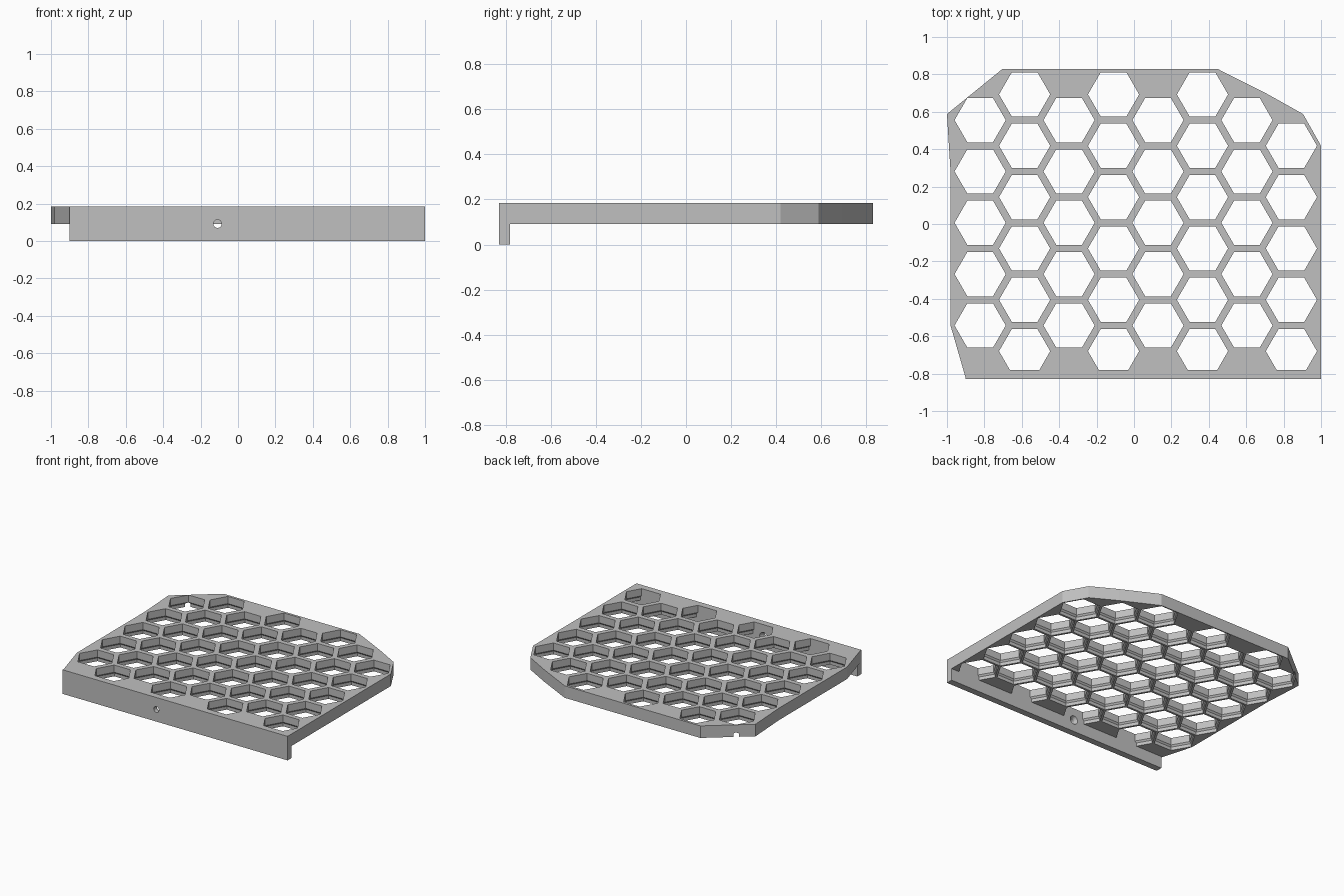
import bpy, bmesh, math
from mathutils import Matrix, Vector

if "Cube" in bpy.data.objects:
    bpy.data.objects.remove(bpy.data.objects["Cube"], do_unlink=True)

PITCH = 0.2745                      # distance between neighbouring cells
R = PITCH / math.sqrt(3)            # cell corner radius
STEP = R * 1.5                      # column spacing
X0 = 1 - R - 7 * STEP
TOP, LOW = 0.184, 0.092             # plate top and underside
EDGE = 0.83                         # front and back limits
C30 = math.cos(math.pi / 6)

grey = bpy.data.materials.new("plain grey")
grey.use_nodes = True
COLOR = (0.53, 0.53, 0.53, 1)
grey.diffuse_color = COLOR
grey.node_tree.nodes["Principled BSDF"].inputs["Base Color"].default_value = COLOR


def centre(col, row):
    y = EDGE - PITCH / 2 - row * PITCH - (0 if col % 2 else PITCH / 2)
    return Vector((X0 + col * STEP, y))


def corner(col, row, k):
    """Corner k of a cell, counted anticlockwise from +x."""
    a = k * math.pi / 3
    return centre(col, row) + Vector((math.cos(a), math.sin(a))) * R


def finish(bm, name):
    bmesh.ops.recalc_face_normals(bm, faces=bm.faces[:])
    mesh = bpy.data.meshes.new(name)
    bm.to_mesh(mesh)
    bm.free()
    mesh.materials.append(grey)
    obj = bpy.data.objects.new(name, mesh)
    bpy.context.collection.objects.link(obj)
    return obj


def add_stack(bm, rings, sides, matrix):
    """Closed prism through rings of (radius, height)."""
    loops = []
    for r, h in rings:
        loops.append([bm.verts.new(matrix @ Vector((
            r * math.cos(2 * math.pi * i / sides),
            r * math.sin(2 * math.pi * i / sides), h))) for i in range(sides)])
    for a, b in zip(loops, loops[1:]):
        for i in range(sides):
            j = (i + 1) % sides
            bm.faces.new((a[i], a[j], b[j], b[i]))
    bm.faces.new(loops[0][::-1])
    bm.faces.new(loops[-1])


def boolean(target, tool, operation):
    mod = target.modifiers.new(operation.lower(), 'BOOLEAN')
    mod.operation, mod.object, mod.solver = operation, tool, 'EXACT'
    bpy.context.view_layer.objects.active = target
    bpy.ops.object.modifier_apply(modifier=mod.name)
    bpy.data.objects.remove(tool, do_unlink=True)


# Cells: the last column starts one row lower
cells = [(c, r) for c in range(8) for r in range(6 if c % 2 else 5)
         if (c, r) != (7, 0)]

# Plate outline: tiled cells, then filler pieces along the front and back
tiles = [[corner(c, r, k) for k in range(6)] for c, r in cells]
front = corner(1, 5, 4).y
left = corner(0, 4, 4).x
tiles.append([corner(0, 4, 4), corner(0, 4, 5), corner(1, 5, 4), (left, front)])
for c in (2, 4, 6):
    tiles.append([corner(c, 4, 4), corner(c, 4, 5),
                  corner(c + 1, 5, 4), corner(c - 1, 5, 5)])
tiles.append([corner(7, 5, 0), (1, front), corner(7, 5, 5)])

# Thicker border on the back left and back right corners
lip_l = [corner(0, 0, 3), corner(0, 0, 2), corner(0, 0, 1), corner(1, 0, 2)]
out_l = [(-1, 0.588), (-0.922, 0.722), (-0.764, 0.722), (-0.702, EDGE)]
lip_r = [corner(6, 0, 1), corner(7, 1, 2), corner(7, 1, 1)]
out_r = [(0.717, corner(6, 0, 1).y), (0.778, 0.588), (0.904, 0.588)]
for lip, out in ((lip_l, out_l), (lip_r, out_r)):
    for i in range(len(lip) - 1):
        tiles.append([lip[i], lip[i + 1], out[i + 1], out[i]])

bm = bmesh.new()
for tile in tiles:
    bm.faces.new([bm.verts.new((p[0], p[1], LOW)) for p in tile])
bmesh.ops.remove_doubles(bm, verts=bm.verts[:], dist=0.0005)
bmesh.ops.recalc_face_normals(bm, faces=bm.faces[:])
bmesh.ops.dissolve_faces(bm, faces=bm.faces[:], use_verts=True)
ext = bmesh.ops.extrude_face_region(bm, geom=bm.faces[:])
for v in ext["geom"]:
    if isinstance(v, bmesh.types.BMVert):
        v.co.z = TOP
plate = finish(bm, "honeycomb_shelf")

# Hexagonal openings, wider at the underside
narrow, wide = 0.1185 / C30, 0.129 / C30
bm = bmesh.new()
for c, r in cells:
    p = centre(c, r)
    add_stack(bm, [(wide, LOW - 0.05), (wide, LOW + 0.025),
                   (narrow, LOW + 0.037), (narrow, TOP + 0.05)],
              6, Matrix.Translation((p.x, p.y, 0)))
boolean(plate, finish(bm, "opening_cutter"), 'DIFFERENCE')

# Front mounting bar
bm = bmesh.new()
bmesh.ops.create_cube(bm, size=1)
for v in bm.verts:
    v.co = (1 if v.co.x > 0 else left,
            -0.78 if v.co.y > 0 else -EDGE,
            TOP if v.co.z > 0 else 0)
boolean(plate, finish(bm, "mounting_bar"), 'UNION')

# Countersunk screw hole, opening wider at the inner side
bm = bmesh.new()
turn = Matrix.Translation((centre(3, 0).x, 0, LOW)) @ Matrix.Rotation(-math.pi / 2, 4, 'X')
add_stack(bm, [(0.022, -0.88), (0.022, -0.803), (0.033, -0.78), (0.033, -0.765)], 24, turn)
boolean(plate, finish(bm, "screw_cutter"), 'DIFFERENCE')

# Merge leftover flat facets and keep the faces flat
bm = bmesh.new()
bm.from_mesh(plate.data)
bmesh.ops.remove_doubles(bm, verts=bm.verts[:], dist=0.00005)
bm.to_mesh(plate.data)
bm.free()
plate.data.update()
